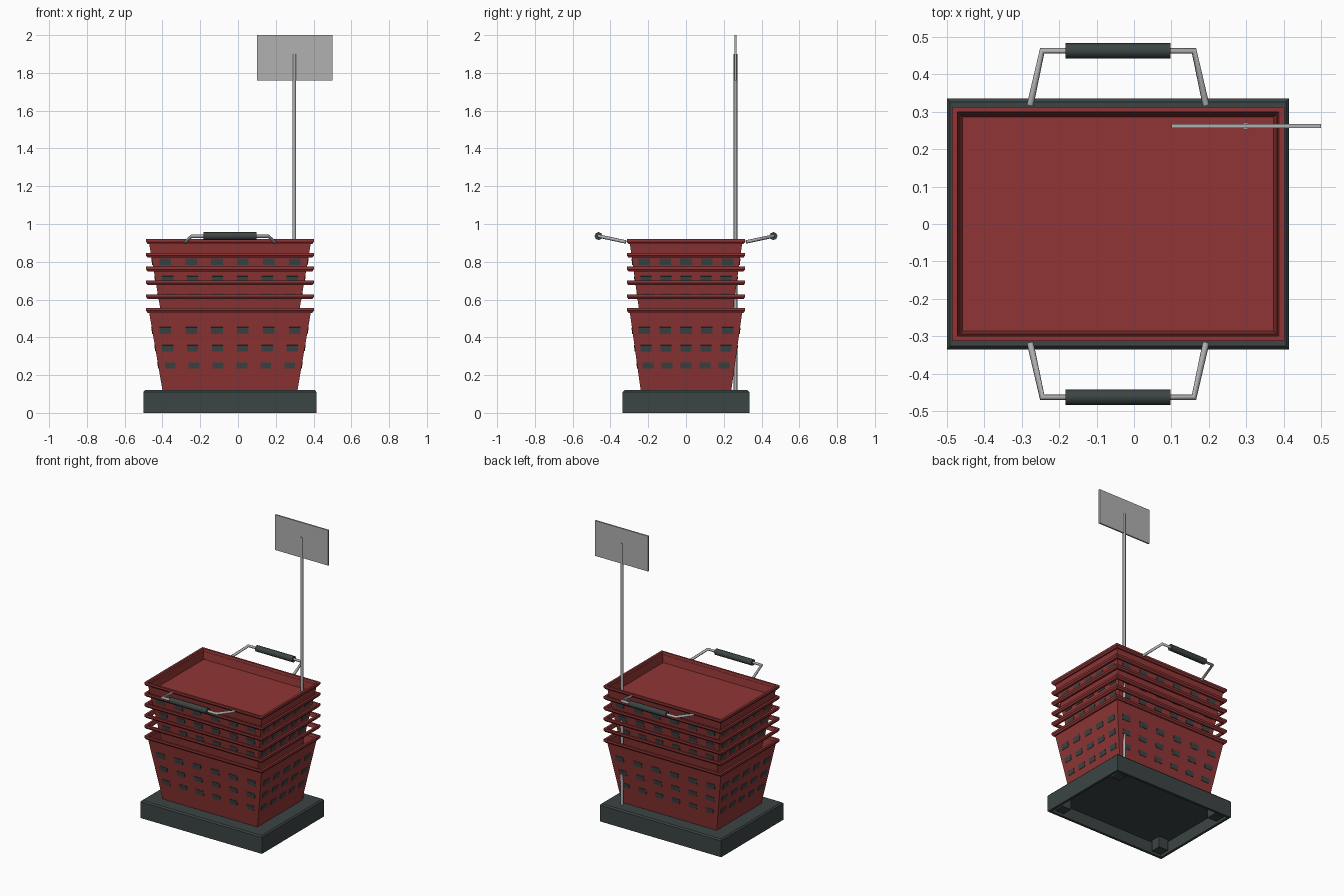
import bpy, bmesh
from mathutils import Vector

cube = bpy.data.objects.get("Cube")
if cube:
    bpy.data.objects.remove(cube, do_unlink=True)

CX = -0.0425      # centre of base and baskets
RISE = 0.365      # height of the top basket above the bottom one
PITCH = RISE / 5


def material(name, r, g, b):
    m = bpy.data.materials.new(name)
    m.use_nodes = True
    m.diffuse_color = (r, g, b, 1)
    m.node_tree.nodes["Principled BSDF"].inputs["Base Color"].default_value = (r, g, b, 1)
    return m


RED = material("basket red", 0.28, 0.036, 0.036)
DARK = material("dark slate", 0.045, 0.058, 0.058)
GREY = material("metal grey", 0.44, 0.44, 0.44)


def finish(name, bm, mat, normals=True):
    if normals:
        bmesh.ops.recalc_face_normals(bm, faces=bm.faces)
    mesh = bpy.data.meshes.new(name)
    bm.to_mesh(mesh)
    bm.free()
    mesh.materials.append(mat)
    ob = bpy.data.objects.new(name, mesh)
    bpy.context.collection.objects.link(ob)
    return ob


def loft(name, loops, mat, cap=True):
    """Skin rectangles given as half width, half depth, height."""
    bm = bmesh.new()
    rings = [[bm.verts.new((CX + sx * hx, sy * hy, z))
              for sx, sy in ((-1, -1), (1, -1), (1, 1), (-1, 1))] for hx, hy, z in loops]
    pairs = list(zip(rings, rings[1:]))
    if cap:
        bm.faces.new(rings[0])
        bm.faces.new(rings[-1])
    else:
        pairs.append((rings[-1], rings[0]))
    for a, b in pairs:
        for i in range(4):
            j = (i + 1) % 4
            bm.faces.new((a[i], a[j], b[j], b[i]))
    return finish(name, bm, mat)


def box(name, centre, size, mat):
    bm = bmesh.new()
    bmesh.ops.create_cube(bm, size=1)
    bmesh.ops.scale(bm, vec=size, verts=bm.verts)
    bmesh.ops.translate(bm, vec=centre, verts=bm.verts)
    return finish(name, bm, mat)


def tube(name, points, radius, mat):
    curve = bpy.data.curves.new(name, 'CURVE')
    curve.dimensions = '3D'
    curve.bevel_depth = radius
    curve.bevel_resolution = 2
    curve.use_fill_caps = True
    spline = curve.splines.new('POLY')
    spline.points.add(len(points) - 1)
    for p, co in zip(spline.points, points):
        p.co = (*co, 1)
    curve.materials.append(mat)
    ob = bpy.data.objects.new(name, curve)
    bpy.context.collection.objects.link(ob)
    bpy.ops.object.select_all(action='DESELECT')
    ob.select_set(True)
    bpy.context.view_layer.objects.active = ob
    bpy.ops.object.convert(target='MESH')
    return bpy.context.object


def wall(z):
    """Half width and half depth of a basket at height z."""
    t = (z - 0.12) / 0.41
    return 0.3575 + 0.07 * t, 0.24 + 0.057 * t


def rim(name, z):
    loft(name, [(0.424, 0.294, z - 0.025), (0.436, 0.305, z - 0.025),
                (0.4445, 0.313, z - 0.014), (0.4445, 0.313, z),
                (0.430, 0.300, z)], RED, cap=False)


def basket(name, lift, floor):
    rim(name + "_rim", 0.555 + lift)
    top, inner = wall(0.54), wall(floor)
    loft(name + "_body", [(*wall(0.12), 0.12 + lift), (*top, 0.54 + lift),
                          (top[0] - 0.004, top[1] - 0.004, 0.54 + lift),
                          (inner[0] - 0.005, inner[1] - 0.005, floor + lift)], RED)
    # Dark openings in three rows on all four sides
    bm = bmesh.new()
    for z, h in ((0.435, 0.018), (0.342, 0.016), (0.25, 0.016)):
        for side in (-1, 1):
            for axis, count, spread in ((0, 6, 5 / 6), (1, 5, 0.78)):
                for i in range(count):
                    u = spread * (2 * i / (count - 1) - 1) * wall(z)[axis]
                    w = 0.075 * wall(z)[0]
                    quad = []
                    for du, dz in ((-w, -h), (w, -h), (w, h), (-w, h)):
                        out = side * (wall(z + dz)[1 - axis] + 0.003)
                        along = u + du
                        x, y = (along, out) if axis == 0 else (out, along)
                        quad.append(bm.verts.new((CX + x, y, z + dz + lift)))
                    face = bm.faces.new(quad)
                    face.normal_update()
                    if face.normal.dot(Vector((1 - axis == 0, axis == 0, 0))) * side < 0:
                        face.normal_flip()
    plates = finish(name + "_openings", bm, DARK, normals=False)
    plates.modifiers.new("thickness", 'SOLIDIFY').thickness = 0.004


# Base: bevelled tray, hollow underneath, with corner feet
loft("base", [(0.441, 0.318, 0.08), (0.441, 0.318, 0.0), (0.4575, 0.335, 0.0),
              (0.4575, 0.335, 0.111), (0.449, 0.3265, 0.12)], DARK)
for sx in (-1, 1):
    for sy in (-1, 1):
        box("base_foot", (CX + sx * 0.39, sy * 0.267, 0.045), (0.07, 0.07, 0.08), DARK)

# Stack: full bottom and top baskets with the rims of those between
basket("bottom_basket", 0, 0.14)
basket("top_basket", RISE, 0.49)
for i in range(1, 5):
    rim("stacked_rim", 0.555 + PITCH * i)

# Carrying handles
for side, label in ((-1, "front"), (1, "back")):
    path = [(CX + dx, side * y, z) for dx, y, z in
            ((-0.235, 0.318, 0.905), (-0.203, 0.463, 0.936),
             (0.203, 0.463, 0.936), (0.235, 0.318, 0.905))]
    tube(label + "_handle", path, 0.009, GREY)
    tube(label + "_handle_grip", [(CX + s * 0.14, side * 0.463, 0.936) for s in (-1, 1)],
         0.021, DARK)

# Sign on its pole
tube("sign_pole", [(0.298, 0.262, 0.115), (0.298, 0.262, 1.9)], 0.01, GREY)
box("sign_board", (0.3, 0.262, 1.88), (0.4, 0.01, 0.24), GREY)
